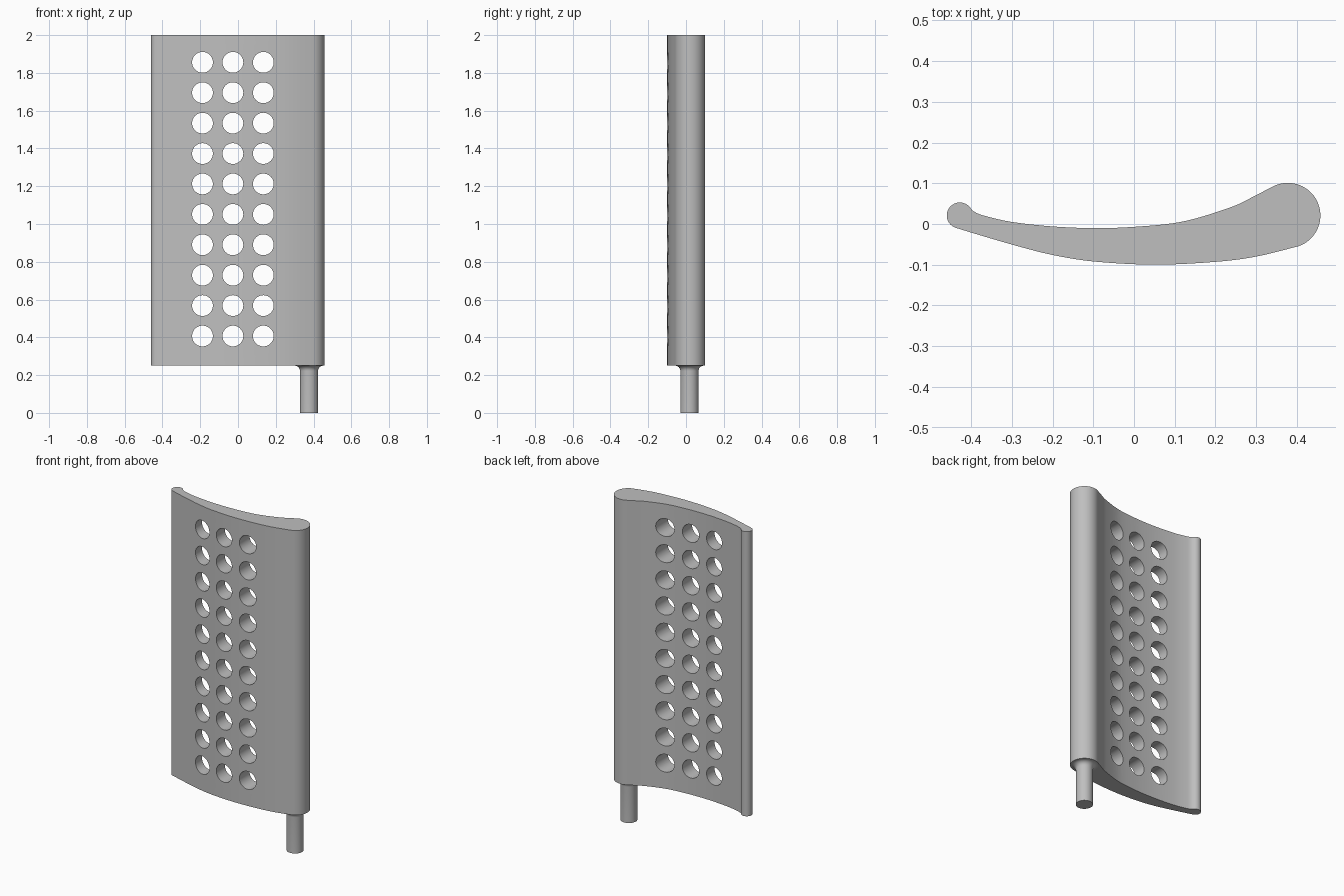
import bpy, bmesh, math
from mathutils import Vector, Matrix
from mathutils.geometry import interpolate_bezier

cube = bpy.data.objects.get("Cube")
if cube:
    bpy.data.objects.remove(cube, do_unlink=True)

grey = bpy.data.materials.new("plain grey")
grey.use_nodes = True
COLOUR = (0.52, 0.52, 0.52, 1)
grey.diffuse_color = COLOUR
grey.node_tree.nodes["Principled BSDF"].inputs["Base Color"].default_value = COLOUR


def make_object(name, bm):
    bmesh.ops.recalc_face_normals(bm, faces=bm.faces)
    mesh = bpy.data.meshes.new(name)
    bm.to_mesh(mesh)
    bm.free()
    mesh.materials.append(grey)
    obj = bpy.data.objects.new(name, mesh)
    bpy.context.collection.objects.link(obj)
    return obj


def select_only(obj):
    bpy.ops.object.select_all(action='DESELECT')
    obj.select_set(True)
    bpy.context.view_layer.objects.active = obj


def arc(cx, cy, r, start, end, n):
    angles = [math.radians(start + (end - start) * i / n) for i in range(n + 1)]
    return [Vector((cx + r * math.cos(a), cy + r * math.sin(a))) for a in angles]


def smooth_path(points, steps=5):
    """Smooth curve through the points, leaving out both end points."""
    pts = [Vector(p) for p in points]
    ends = [pts[0] * 2 - pts[1]] + pts + [pts[-1] * 2 - pts[-2]]
    path = []
    for a, b, c, d in zip(ends, ends[1:], ends[2:], ends[3:]):
        path += interpolate_bezier(b, b + (c - a) / 6, c - (d - b) / 6, c, steps + 1)[:-1]
    return [p.to_2d() for p in path[1:]]


# Blade: curved section with a thick rounded edge and a small bead
BOTTOM, TOP = 0.25, 2.0
thick_edge = arc(0.378, 0.021, 0.08, -72, 118, 28)
bead = arc(-0.428, 0.021, 0.032, 40, 254, 20)
hollow_side = smooth_path([thick_edge[-1], (0.30, 0.071), (0.24, 0.042), (0.12, 0.006),
                           (0, -0.007), (-0.1, -0.01), (-0.2, -0.006), (-0.3, 0.005),
                           (-0.37, 0.021), (-0.395, 0.032), bead[0]])
bulging_side = smooth_path([bead[-1], (-0.36, -0.033), (-0.28, -0.056), (-0.2, -0.076),
                            (-0.1, -0.092), (0.05, -0.1), (0.2, -0.093),
                            (0.3, -0.08), thick_edge[0]])
outline = thick_edge + hollow_side + bead + bulging_side
bm = bmesh.new()
face = bm.faces.new([bm.verts.new((p.x, p.y, BOTTOM)) for p in outline])
extruded = bmesh.ops.extrude_face_region(bm, geom=[face], use_keep_orig=True)
top_verts = [g for g in extruded["geom"] if isinstance(g, bmesh.types.BMVert)]
bmesh.ops.translate(bm, verts=top_verts, vec=(0, 0, TOP - BOTTOM))
blade = make_object("blade", bm)

# Grid of round holes
bm = bmesh.new()
for column in range(3):
    for row in range(10):
        place = Matrix.Translation((-0.188 + 0.161 * column, 0, 0.407 + 0.161 * row))
        bmesh.ops.create_cone(bm, cap_ends=True, segments=40, radius1=0.055, radius2=0.055,
                              depth=0.6, matrix=place @ Matrix.Rotation(math.pi / 2, 4, 'X'))
cutter = make_object("hole_cutter", bm)
cutter.hide_render = True
select_only(blade)
cut = blade.modifiers.new("holes", 'BOOLEAN')
cut.operation, cut.solver, cut.object = 'DIFFERENCE', 'EXACT', cutter
bpy.ops.object.modifier_apply(modifier=cut.name)
bpy.data.objects.remove(cutter, do_unlink=True)

# Pivot peg: turned profile that flares into the blade
PEG_R, FILLET, SIDES = 0.048, 0.028, 40
fillet = [(PEG_R + FILLET * (1 - math.cos(a)), BOTTOM - FILLET * (1 - math.sin(a)))
          for a in [math.pi / 2 * i / 8 for i in range(9)]]
bm = bmesh.new()
rings = [[bm.verts.new((0.376 + r * math.cos(math.tau * i / SIDES),
                        0.018 + r * math.sin(math.tau * i / SIDES), z)) for i in range(SIDES)]
         for r, z in [(PEG_R, 0)] + fillet]
for low, high in zip(rings, rings[1:]):
    for i in range(SIDES):
        j = (i + 1) % SIDES
        bm.faces.new((low[i], low[j], high[j], high[i]))
bm.faces.new(rings[0])
bm.faces.new(rings[-1])
peg = make_object("pivot_peg", bm)

for part in (blade, peg):
    select_only(part)
    bpy.ops.object.shade_smooth_by_angle(angle=math.radians(30))
